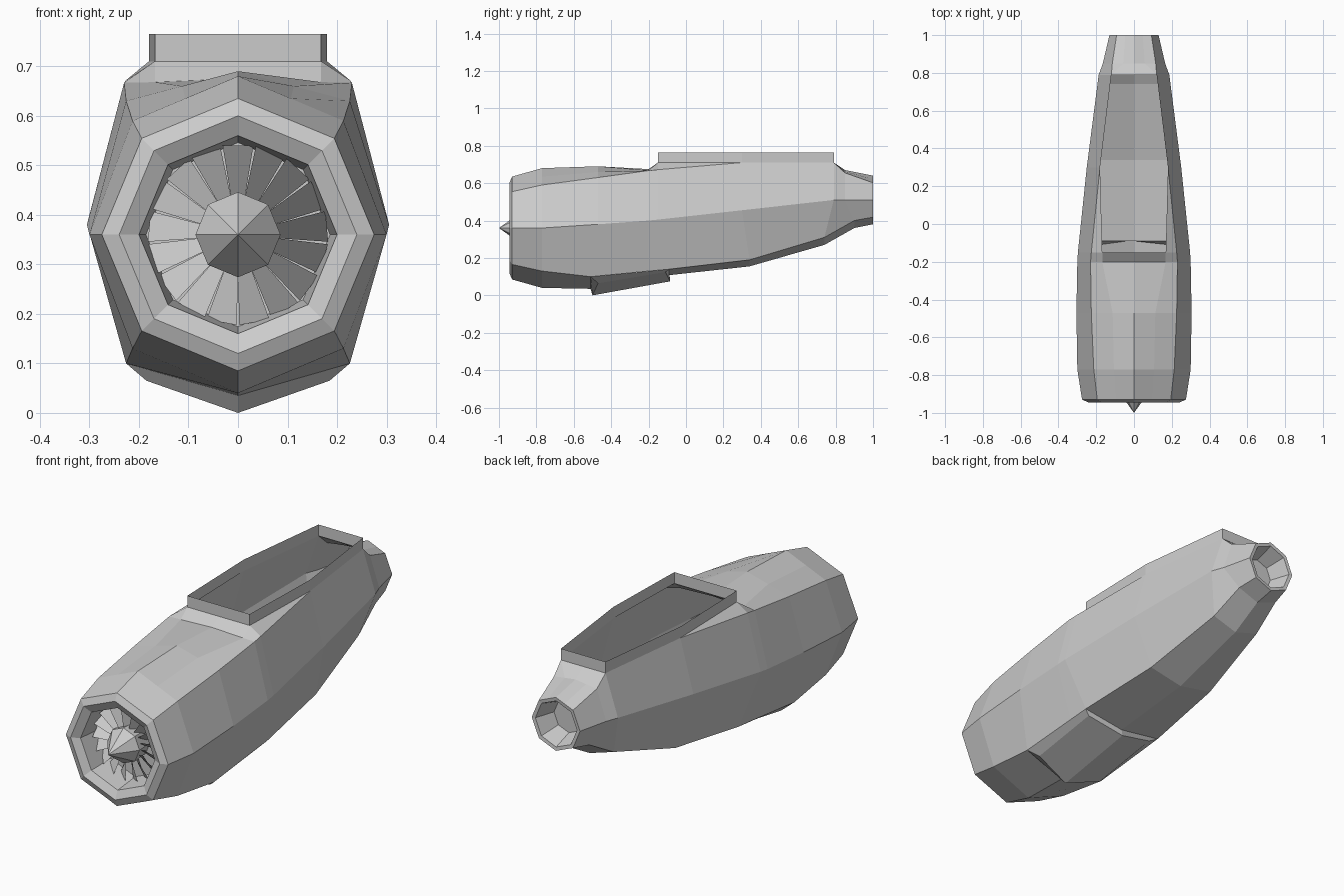
import bpy, bmesh
from math import sin, cos, pi

if "Cube" in bpy.data.objects:
    bpy.data.objects.remove(bpy.data.objects["Cube"])


def make(name, verts, faces):
    me = bpy.data.meshes.new(name)
    me.from_pydata(verts, [], faces)
    bm = bmesh.new()
    bm.from_mesh(me)
    bmesh.ops.remove_doubles(bm, verts=bm.verts, dist=0.0005)
    bm.to_mesh(me)
    bm.free()
    ob = bpy.data.objects.new(name, me)
    bpy.context.collection.objects.link(ob)
    return ob


def mirror_ring(half):
    """Half section from top to bottom, closed by its mirror image."""
    return half + [(-x, y, z) for x, y, z in half[-2:0:-1]]


def section(y, yb, side, up, top, low, bottom, rim=None):
    rim = rim or (up[0] / 2, (up[1] + top) / 2)
    return mirror_ring([(0, y, top), (rim[0], y, rim[1]), (up[0], y, up[1]),
                        (side[0], y, side[1]), (low[0], yb, low[1]), (0, yb, bottom)])


def octagon(y, r, cz):
    d = r * 0.7071
    return section(y, y, (r, cz), (d, cz + d), cz + r, (d, cz - d), cz - r)


def loft(name, rings, skip=(), cap_start=False, cap_end=False):
    n = len(rings[0])
    verts = [p for r in rings for p in r]
    faces = []
    for i in range(len(rings) - 1):
        for j in range(n):
            if (i, j) not in skip:
                k = (j + 1) % n
                faces.append((i * n + j, i * n + k, (i + 1) * n + k, (i + 1) * n + j))
    if cap_start:
        faces.append(tuple(reversed(range(n))))
    if cap_end:
        faces.append(tuple(range(len(verts) - n, len(verts))))
    return make(name, verts, faces)


CZ = 0.36   # fan axis height

# Nacelle hull: intake duct, lip, body and tail nozzle in one continuous skin
rings = [
    octagon(-0.79, 0.186, CZ), octagon(-0.925, 0.20, CZ),
    octagon(-0.945, 0.24, CZ), octagon(-0.93, 0.275, CZ),
    section(-0.77, -0.77, (0.30, 0.36), (0.213, 0.59), 0.68, (0.213, 0.13), 0.04),
    section(-0.47, -0.51, (0.305, 0.38), (0.226, 0.63), 0.69, (0.226, 0.10), 0.035),
    section(-0.20, -0.20, (0.30, 0.40), (0.23, 0.667), 0.675, (0.22, 0.13), 0.09, (0.168, 0.668)),
    section(-0.15, -0.09, (0.297, 0.405), (0.226, 0.672), 0.71, (0.22, 0.14), 0.108, (0.168, 0.71)),
    section(0.30, 0.34, (0.25, 0.455), (0.18, 0.71), 0.71, (0.18, 0.19), 0.155, (0.18, 0.71)),
    section(0.79, 0.74, (0.187, 0.51), (0.12, 0.71), 0.71, (0.13, 0.31), 0.27, (0.12, 0.71)),
    section(0.85, 0.90, (0.165, 0.51), (0.115, 0.655), 0.67, (0.11, 0.40), 0.36),
    octagon(1.0, 0.13, 0.51), octagon(0.998, 0.112, 0.51), octagon(0.90, 0.08, 0.51),
]
top_opening = {(i, j) for i in (7, 8) for j in (0, 9)}
scoop_opening = {(i, j) for i in (5, 6) for j in (4, 5)}
loft("nacelle_hull", rings, top_opening | scoop_opening, True, True)

# Mounting collar: open upright wall round the top opening
outline = [(0.168, -0.15), (0.18, 0.30), (0.12, 0.79)]
outline += [(-x, y) for x, y in reversed(outline)]
loft("mounting_collar", [[(x, y, z) for x, y in outline] for z in (0.71, 0.765)])

# Belly scoop: shallow flap dropped below the hull
rows = [
    [(0.226, -0.51, 0.10), (0, -0.51, 0.035)],
    [(0.185, -0.47, 0.065), (0, -0.50, 0.0)],
    [(0.185, -0.11, 0.125), (0, -0.085, 0.075)],
    [(0.22, -0.09, 0.14), (0, -0.09, 0.108)],
]
verts, faces = [], []
for d, c in rows:
    verts += [d, c, (-d[0], d[1], d[2])]
for i in range(3):
    for j in range(2):
        a = i * 3 + j
        faces.append((a, a + 1, a + 4, a + 3))
faces += [(0, 3, 6, 9), (2, 11, 8, 5)]
make("belly_scoop", verts, faces)

# Fan spinner: octagonal cone on a short hub
loft("fan_spinner", [octagon(-1.0, 0.0001, CZ), octagon(-0.88, 0.086, CZ),
                     octagon(-0.79, 0.08, CZ)])

# Fan blades: flat pitched plates around the hub
N = 17
verts, faces = [], []
for i in range(N):
    a = 2 * pi * i / N
    for r, w, side in ((0.075, 0.014, -1), (0.18, 0.031, -1), (0.18, 0.031, 1), (0.075, 0.014, 1)):
        t = side * w
        verts.append((r * sin(a) + t * cos(a), -0.835 + side * 0.025, CZ + r * cos(a) - t * sin(a)))
    faces.append((4 * i + 3, 4 * i + 2, 4 * i + 1, 4 * i))
make("fan_blades", verts, [tuple(reversed(f)) for f in faces])
